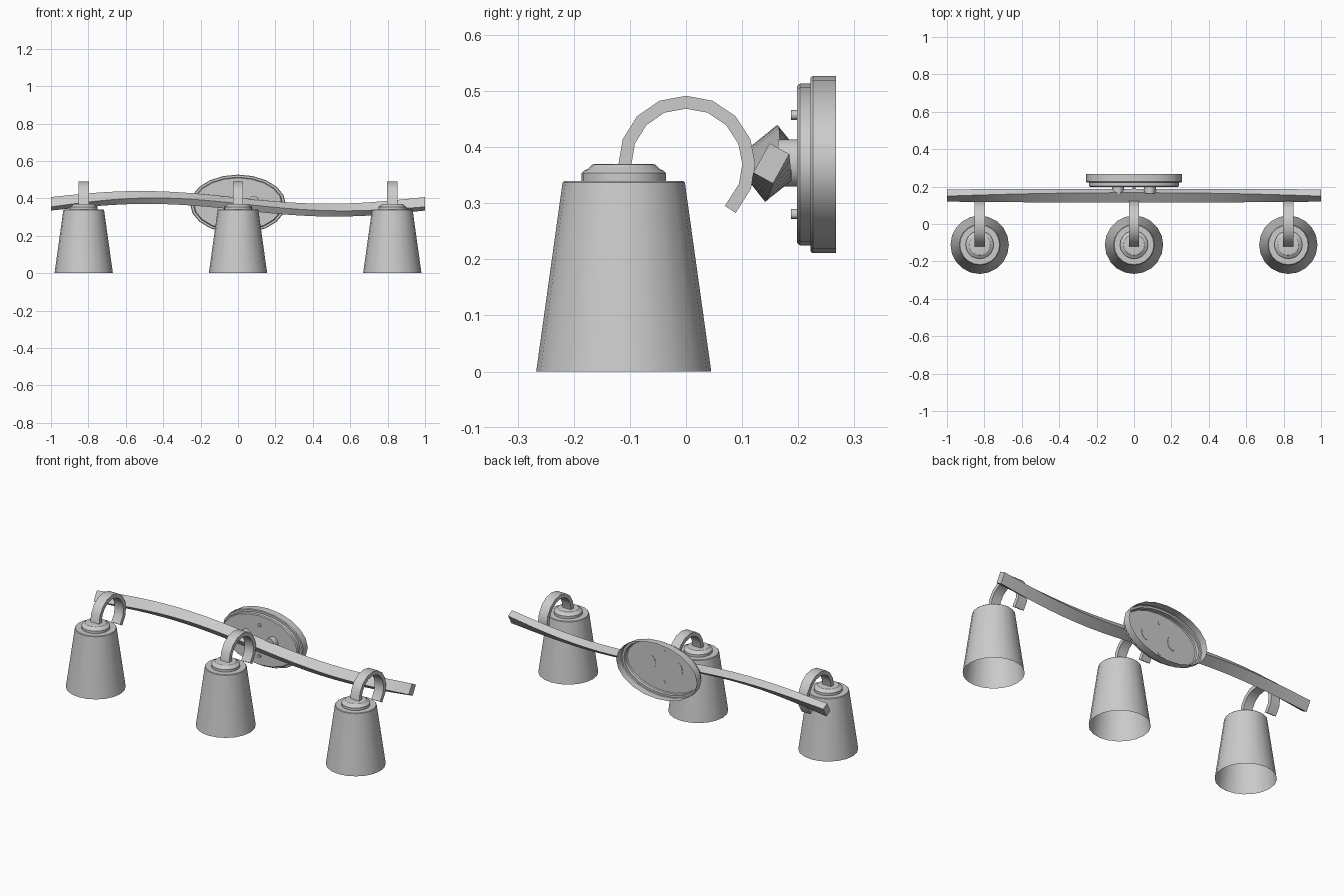
import bpy, bmesh
from math import sin, cos, pi, radians
from mathutils import Vector

if "Cube" in bpy.data.objects:
    bpy.data.objects.remove(bpy.data.objects["Cube"])


def make(name, rings, caps=(True, True), smooth=30):
    """Join closed rings of points into a skin, optionally capping the ends."""
    bm = bmesh.new()
    rows = [[bm.verts.new(p) for p in ring] for ring in rings]
    n = len(rows[0])
    for a, b in zip(rows, rows[1:]):
        for i in range(n):
            j = (i + 1) % n
            bm.faces.new((a[i], a[j], b[j], b[i]))
    if caps[0]:
        bm.faces.new(rows[0][::-1])
    if caps[1]:
        bm.faces.new(rows[-1])
    bmesh.ops.recalc_face_normals(bm, faces=bm.faces)
    mesh = bpy.data.meshes.new(name)
    bm.to_mesh(mesh)
    bm.free()
    obj = bpy.data.objects.new(name, mesh)
    bpy.context.collection.objects.link(obj)
    if smooth:
        bpy.ops.object.select_all(action='DESELECT')
        obj.select_set(True)
        bpy.context.view_layer.objects.active = obj
        bpy.ops.object.shade_smooth_by_angle(angle=radians(smooth))
    return obj


def upright(name, x, y, profile, caps, n=20):
    """Lathe around z; profile holds (radius, z)."""
    make(name, [[(x + r * cos(2 * pi * i / n), y + r * sin(2 * pi * i / n), z)
                 for i in range(n)] for r, z in profile], caps)


def facing(name, x, z, profile, caps, n=20):
    """Elliptical lathe around y; profile holds (x radius, z radius, y)."""
    make(name, [[(x + a * cos(2 * pi * i / n), y, z + b * sin(2 * pi * i / n))
                 for i in range(n)] for a, b, y in profile], caps)


# Curved arm path in the side plane (y, z)
arm_path = [(-.11, .362), (-.102, .41), (-.079, .447), (-.043, .472), (0, .48),
            (.043, .472), (.08, .447), (.104, .41), (.112, .37), (.105, .33),
            (.079, .289)]


def arm(name, x, width=.056, thick=.023):
    pts = [Vector(p) for p in arm_path]
    rings = []
    for i, p in enumerate(pts):
        t = (pts[min(i + 1, len(pts) - 1)] - pts[max(i - 1, 0)]).normalized()
        o = Vector((-t.y, t.x)) * thick / 2
        w = width / 2
        rings.append([(x - w, *(p + o)), (x + w, *(p + o)),
                      (x + w, *(p - o)), (x - w, *(p - o))])
    make(name, rings)


# Three lamps: open shade, cap and arm
for side, x in (("left", -.825), ("middle", 0), ("right", .825)):
    upright(f"{side}_shade", x, -.111,
            [(.156, 0), (.109, .337), (.106, .34), (.06, .34)], (False, True))
    upright(f"{side}_cap", x, -.111,
            [(.075, .34), (.075, .354), (.071, .358), (.064, .361),
             (.056, .369), (.05, .37)], (True, True))
    arm(f"{side}_arm", x)

# Wavy twisted crossbar
bar = []
for k in range(25):
    x = -1 + k / 12
    ang = radians(31 + 30 * x * x)
    u = Vector((cos(ang), sin(ang))) * .030
    v = Vector((-sin(ang), cos(ang))) * .020
    c = Vector((.152, .371 - .034 * sin(pi * x)))
    bar.append([(x, *(c + s * u + t * v))
                for s, t in ((-1, -1), (1, -1), (1, 1), (-1, 1))])
make("wavy_bar", bar)

# Oval wall plate, a stepped shell open at the back
facing("wall_plate", 0, .369,
       [(.256, .158, .267), (.256, .158, .226), (.252, .155, .222),
        (.240, .144, .222), (.240, .144, .203), (.235, .140, .198)],
       (False, True))

# Posts and screws joining plate and bar
for side, s in (("left", -1), ("right", 1)):
    facing(f"{side}_post", s * .085, .372,
           [(.032, .042, .20), (.032, .042, .164)], (True, True), 16)
for name, z in (("upper_screw", .457), ("lower_screw", .281)):
    facing(name, 0, z, [(.009, .009, .20), (.009, .009, .187)], (True, True), 12)
